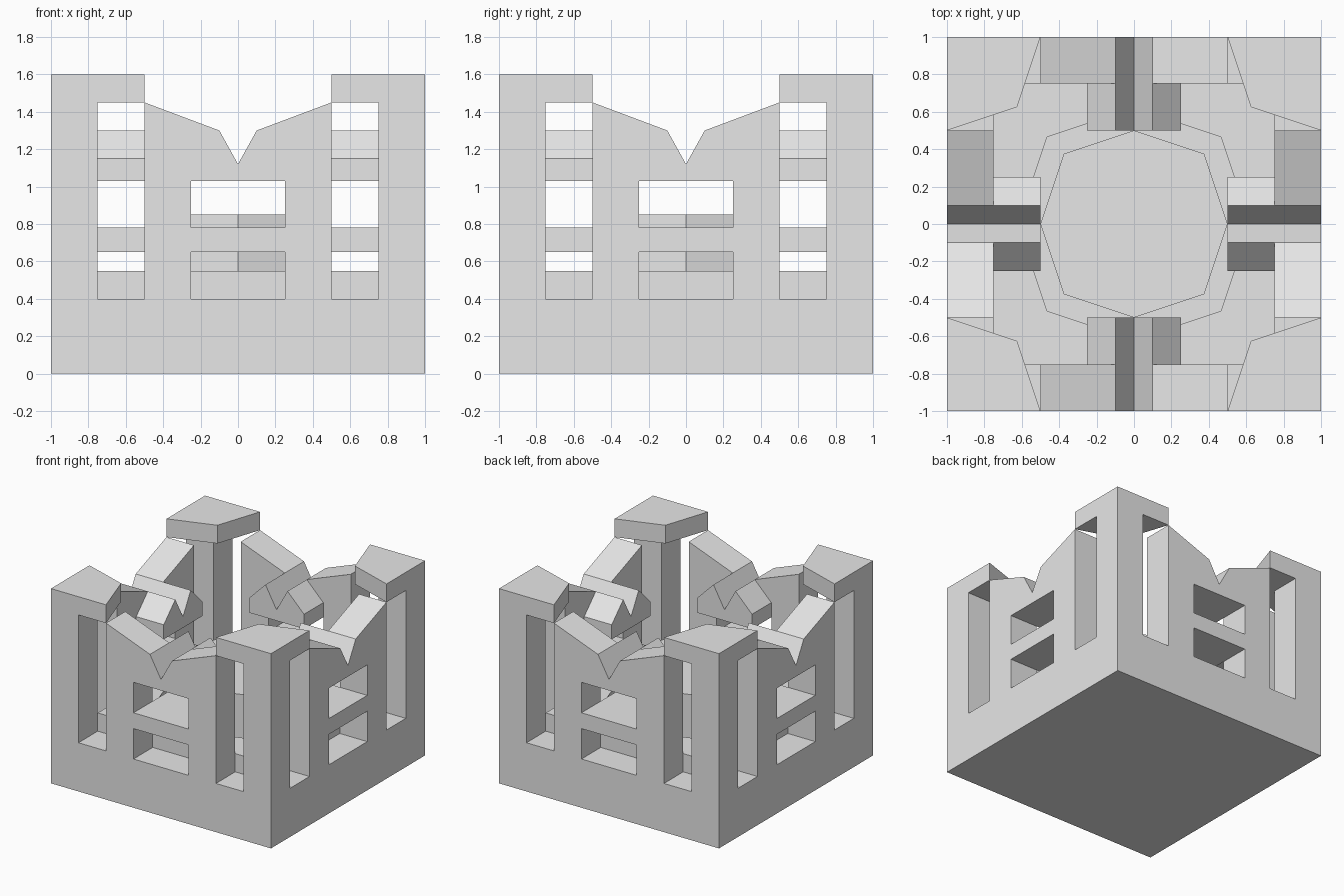
import bpy, bmesh, math
from mathutils import Matrix

cube = bpy.data.objects.get("Cube")
if cube:
    bpy.data.objects.remove(cube, do_unlink=True)

GREY = (0.8, 0.8, 0.8, 1)
stone = bpy.data.materials.new("plain grey")
stone.use_nodes = True
stone.diffuse_color = GREY
stone.node_tree.nodes["Principled BSDF"].inputs["Base Color"].default_value = GREY


def add(name, mesh, turn=0):
    obj = bpy.data.objects.new(name, mesh)
    bpy.context.collection.objects.link(obj)
    obj.matrix_world = Matrix.Rotation(turn * math.pi / 2, 4, "Z")
    return obj


def prism(name, points, low, high, upright=False):
    """Extrude an outline along z, or along y when upright."""
    bm = bmesh.new()
    verts = [bm.verts.new((a, low, b) if upright else (a, b, low)) for a, b in points]
    face = bm.faces.new(verts)
    moved = bmesh.ops.extrude_face_region(bm, geom=[face])["geom"]
    step = (0, high - low, 0) if upright else (0, 0, high - low)
    bmesh.ops.translate(bm, vec=step, verts=[v for v in moved if isinstance(v, bmesh.types.BMVert)])
    bmesh.ops.recalc_face_normals(bm, faces=bm.faces)
    mesh = bpy.data.meshes.new(name)
    bm.to_mesh(mesh)
    bm.free()
    mesh.materials.append(stone)
    return mesh


def rect(x1, x2, y1, y2):
    return [(x1, y1), (x2, y1), (x2, y2), (x1, y2)]


def octagon(r):
    d = r * 0.75
    return [(r, 0), (d, d), (0, r), (-d, d), (-r, 0), (-d, -d), (0, -r), (d, -d)]


def cut(mesh, cutters):
    """Subtract helper meshes and return the finished mesh."""
    body = add("blank", mesh)
    tools = [add("cutter", c) for c in cutters]
    for tool in tools:
        tool.hide_render = True
        mod = body.modifiers.new("cut", "BOOLEAN")
        mod.operation, mod.solver, mod.object = "DIFFERENCE", "EXACT", tool
    graph = bpy.context.evaluated_depsgraph_get()
    result = bpy.data.meshes.new_from_object(body.evaluated_get(graph))
    result.name = mesh.name
    for obj in tools + [body]:
        bpy.data.objects.remove(obj, do_unlink=True)
    return result


# Base slab, raised floor with an eight-sided well, and the central drum
add("base_slab", prism("base_slab", rect(-1, 1, -1, 1), 0, 0.4))
floor = prism("raised_floor", rect(-0.75, 0.75, -0.75, 0.75), 0.35, 0.55)
add("raised_floor", cut(floor, [prism("well", octagon(0.62), 0.2, 0.7)]))
add("central_drum", prism("central_drum", octagon(0.5), 0.35, 0.85))

# Wall panel with a notched top and two window openings
notch = [(0.1, 1.3), (0, 1.12), (-0.1, 1.3)]
outline = [(-0.5, 0.4), (0.5, 0.4), (0.5, 1.45)] + notch + [(-0.5, 1.45)]
panel = cut(prism("wall_panel", outline, -1, -0.75, True),
            [prism("opening", rect(-0.25, 0.25, low, high), -1.2, -0.6, True)
             for low, high in ((0.3, 0.65), (0.78, 1.03))])

# Inner blocks behind each panel
head_outline = [(-0.25, 1.03), (0.25, 1.03), (0.25, 1.15)] + notch + [(-0.25, 1.15)]
head = prism("inner_head", head_outline, -0.75, -0.5, True)
bar = prism("inner_bar", rect(-0.25, 0.25, 0.65, 0.78), -0.75, -0.5, True)

# Corner post and its kite-shaped cap
post = prism("corner_post", rect(-1, -0.75, -1, -0.75), 0.4, 1.45)
cap = prism("corner_cap", [(-1, -1), (-0.5, -1), (-0.625, -0.625), (-1, -0.5)], 1.45, 1.6)

for turn, side in enumerate(("front", "left", "back", "right")):
    for part in (panel, head, bar, post, cap):
        add(f"{side}_{part.name}", part, turn)
